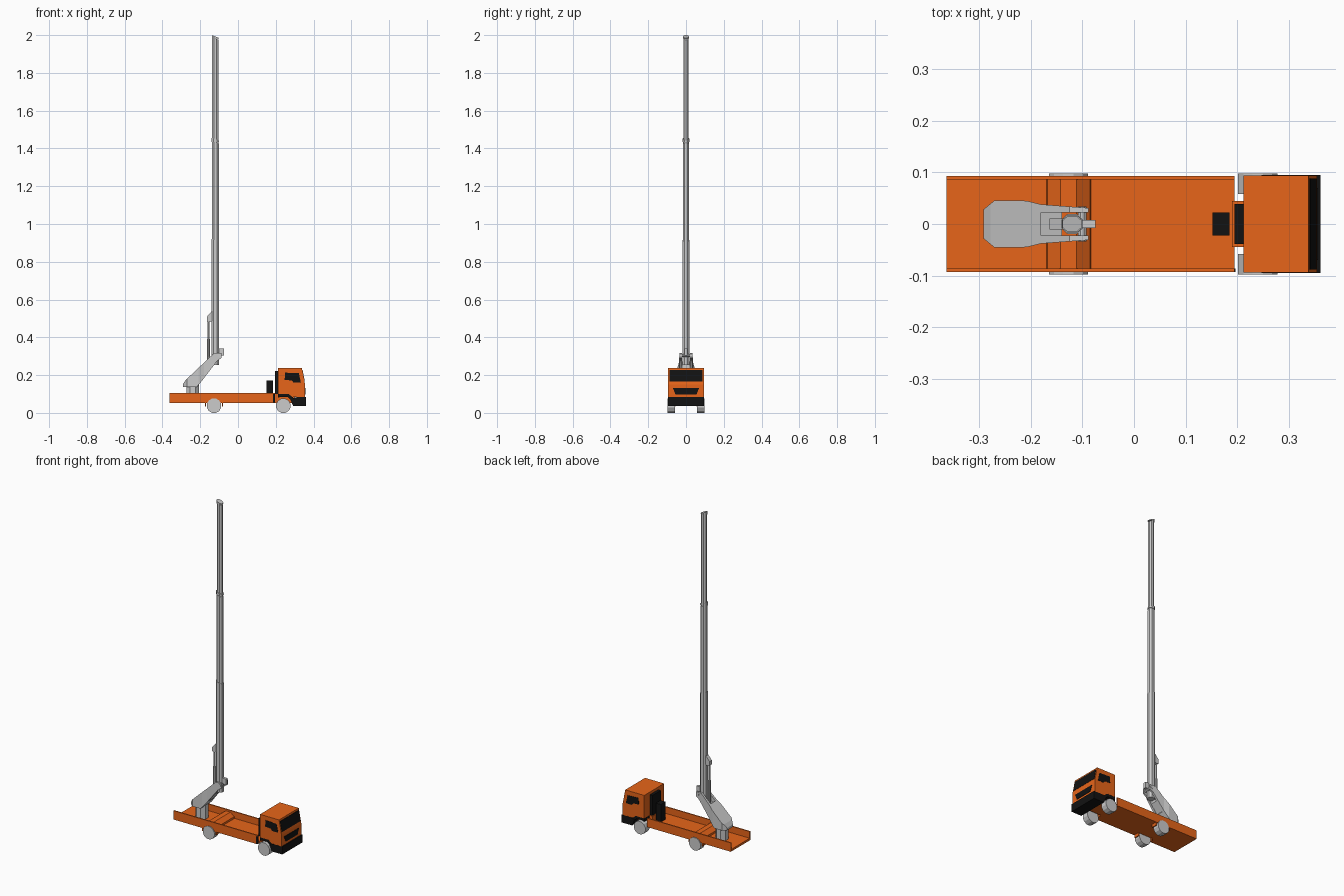
import bpy, bmesh, math
from mathutils import Vector

if "Cube" in bpy.data.objects:
    bpy.data.objects.remove(bpy.data.objects["Cube"])


def material(name, col):
    m = bpy.data.materials.new(name)
    m.diffuse_color = (*col, 1)
    m.use_nodes = True
    m.node_tree.nodes["Principled BSDF"].inputs["Base Color"].default_value = m.diffuse_color
    return m


ORANGE = material("orange_paint", (0.8, 0.13, 0.01))
BLACK = material("black_trim", (0.006, 0.006, 0.006))


def finish(bm, name, mat):
    bmesh.ops.recalc_face_normals(bm, faces=bm.faces)
    me = bpy.data.meshes.new(name)
    bm.to_mesh(me)
    bm.free()
    ob = bpy.data.objects.new(name, me)
    bpy.context.collection.objects.link(ob)
    if mat:
        me.materials.append(mat)
    return ob


def prism(name, pts, axis, lo, hi, mat=None):
    """Extrude a 2D outline along an axis (y: pts are xz, x: yz, z: xy)."""
    put = {'x': lambda a, b, t: (t, a, b),
           'y': lambda a, b, t: (a, t, b),
           'z': lambda a, b, t: (a, b, t)}[axis]
    bm = bmesh.new()
    f = bm.faces.new([bm.verts.new(put(a, b, lo)) for a, b in pts])
    ext = bmesh.ops.extrude_face_region(bm, geom=[f])['geom']
    bmesh.ops.translate(bm, vec=put(0, 0, hi - lo),
                        verts=[v for v in ext if isinstance(v, bmesh.types.BMVert)])
    return finish(bm, name, mat)


def box(name, x0, x1, y0, y1, z0, z1, mat=None):
    return prism(name, [(x0, y0), (x1, y0), (x1, y1), (x0, y1)], 'z', z0, z1, mat)


def ring(cx, cy, r, n, turn=0.5):
    return [(cx + r * math.cos(2 * math.pi * (i + turn) / n),
             cy + r * math.sin(2 * math.pi * (i + turn) / n)) for i in range(n)]


def boolean(ob, other, op):
    mod = ob.modifiers.new(op, 'BOOLEAN')
    mod.operation, mod.solver, mod.object = op, 'EXACT', other
    bpy.context.view_layer.objects.active = ob
    bpy.ops.object.modifier_apply(modifier=mod.name)
    bpy.data.objects.remove(other)


# Cargo bed: floor, side walls, arch over the rear axle
box("bed_floor", -0.363, 0.195, -0.093, 0.093, 0.053, 0.066, ORANGE)
for s, side in ((-1, "near"), (1, "far")):
    y0, y1 = sorted((s * 0.086, s * 0.093))
    box("bed_wall_" + side, -0.363, 0.195, y0, y1, 0.053, 0.106, ORANGE)
prism("axle_arch", [(-0.171, 0.06), (-0.168, 0.076), (-0.142, 0.096), (-0.111, 0.096),
                    (-0.085, 0.076), (-0.082, 0.06)], 'y', -0.086, 0.086, ORANGE)

# Wheels and the mud flaps beside the rear ones
for s, side in ((-1, "near"), (1, "far")):
    y0, y1 = sorted((s * 0.058, s * 0.098))
    for x, end in ((-0.127, "rear"), (0.24, "front")):
        prism(f"{end}_wheel_{side}", ring(x, 0.038, 0.0393, 12), 'y', y0, y1)
    f0, f1 = sorted((s * 0.055, s * 0.091))
    for x in (-0.175, -0.085):
        box("mud_flap_" + side, x, x + 0.006, f0, f1, 0.035, 0.055, ORANGE)

# Cab shell, frame between the front wheels, black fender trim and bumper
prism("cab", [(0.212, 0.238), (0.338, 0.238), (0.355, 0.15), (0.355, 0.083), (0.29, 0.083),
              (0.268, 0.1), (0.212, 0.1)], 'y', -0.094, 0.094, ORANGE)
box("front_frame", 0.19, 0.3, -0.045, 0.045, 0.053, 0.1, ORANGE)
prism("fender_trim", [(0.212, 0.08), (0.212, 0.1), (0.268, 0.1), (0.29, 0.083), (0.29, 0.06),
                      (0.279, 0.07), (0.262, 0.085), (0.225, 0.085)],
      'y', -0.093, 0.093, BLACK)
prism("bumper", [(0.292, 0.037), (0.361, 0.037), (0.361, 0.083), (0.31, 0.083),
                 (0.275, 0.075)], 'y', -0.095, 0.095, BLACK)
box("bed_corner_light", 0.186, 0.197, -0.0935, -0.086, 0.055, 0.1, BLACK)

# Glass and grille as thin plates
prism("windscreen", [(0.338, 0.228), (0.342, 0.228), (0.3535, 0.166), (0.35, 0.166)],
      'y', -0.088, 0.088, BLACK)
for s, side in ((-1, "near"), (1, "far")):
    y0, y1 = sorted((s * 0.09, s * 0.0952))
    prism("side_window_" + side, [(0.249, 0.213), (0.322, 0.21), (0.333, 0.16), (0.294, 0.16),
                                  (0.284, 0.172), (0.247, 0.174)], 'y', y0, y1, BLACK)
prism("grille", [(-0.07, 0.133), (0.07, 0.133), (0.056, 0.098), (-0.056, 0.098)],
      'x', 0.35, 0.3568, BLACK)

# Intake behind the cab and engine box on the bed
box("air_intake", 0.195, 0.214, -0.039, 0.039, 0.066, 0.222, BLACK)
box("engine_box", 0.152, 0.185, -0.022, 0.022, 0.066, 0.172, BLACK)

# Turret post and forked arm (side profile cut to the plan outline)
prism("turret_post", ring(-0.24, 0, 0.036, 8), 'z', 0.066, 0.15)
arm = prism("lift_arm", [(-0.292, 0.138), (-0.292, 0.152), (-0.278, 0.173), (-0.125, 0.318),
                         (-0.088, 0.318), (-0.088, 0.29), (-0.11, 0.275), (-0.2, 0.158),
                         (-0.218, 0.138)], 'y', -0.06, 0.06)
half = [(-0.292, 0.028), (-0.27, 0.046), (-0.208, 0.045), (-0.18, 0.038), (-0.088, 0.031)]
plan = half + [(x, -y) for x, y in reversed(half)]
boolean(arm, prism("arm_plan", plan, 'z', 0, 0.5), 'INTERSECT')
boolean(arm, box("fork_slot", -0.18, 0, -0.022, 0.022, 0.1, 0.5), 'DIFFERENCE')
prism("fork_web", [(-0.182, 0.185), (-0.182, 0.235), (-0.14, 0.272), (-0.14, 0.238)],
      'y', -0.0225, 0.0225)


# Telescopic mast: eight-sided stages, each with a slightly slanted collar
def mast_stage(name, hx, hy, z0, z1, cx=-0.12):
    k = 0.45
    pts = []
    for sx, sy, flip in ((1, 1, 0), (-1, 1, 1), (-1, -1, 0), (1, -1, 1)):
        pair = [(sx * hx, sy * hy * k), (sx * hx * k, sy * hy)]
        pts += pair[::-1] if flip else pair
    ob = prism(name, [(cx + x, y) for x, y in pts], 'z', z0, z1)
    for v in ob.data.vertices:
        if v.co.z > z1 - 0.001:
            v.co.z -= 0.015 * (v.co.x - cx + hx) / (2 * hx)


mast_stage("mast_lower", 0.0205, 0.019, 0.253, 0.92)
mast_stage("mast_middle", 0.0185, 0.0165, 0.88, 1.44)
mast_stage("mast_collar", 0.02, 0.0175, 1.435, 1.457)
mast_stage("mast_upper", 0.0165, 0.014, 1.42, 1.99)
mast_stage("mast_head", 0.0185, 0.0155, 1.982, 2.0)

# Mast pivot block and pin, cylinder bracket, hydraulic cylinder
box("pivot_block", -0.105, -0.075, -0.008, 0.008, 0.305, 0.34)
prism("pivot_pin", ring(-0.1, 0.304, 0.009, 8), 'y', -0.034, 0.034)
prism("cylinder_bracket", [(-0.164, 0.485), (-0.164, 0.51), (-0.138, 0.54), (-0.13, 0.54),
                           (-0.13, 0.49), (-0.152, 0.48)], 'y', -0.011, 0.011)
prism("cylinder_rod", ring(-0.156, 0, 0.0045, 8), 'z', 0.38, 0.49)
prism("cylinder_body", ring(-0.156, 0, 0.0075, 8), 'z', 0.235, 0.392)
